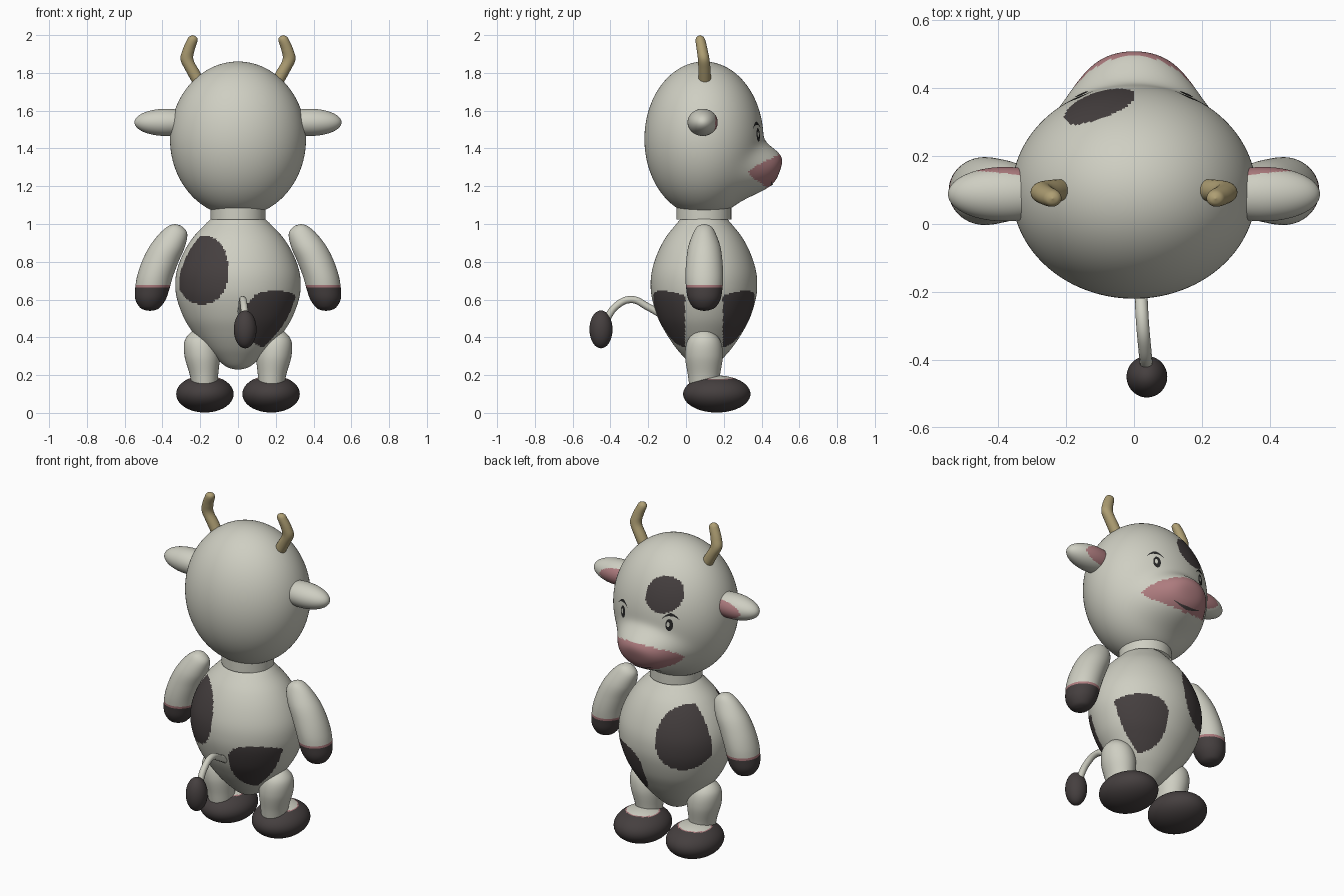
import bpy, bmesh, math
from mathutils import Matrix, Vector

cube = bpy.data.objects.get("Cube")
if cube:
    bpy.data.objects.remove(cube, do_unlink=True)


def material(name, rgb):
    m = bpy.data.materials.new(name)
    m.use_nodes = True
    m.diffuse_color = (*rgb, 1)
    bsdf = next(n for n in m.node_tree.nodes if n.type == 'BSDF_PRINCIPLED')
    bsdf.inputs["Base Color"].default_value = (*rgb, 1)
    bsdf.inputs["Roughness"].default_value = 0.7
    return m


WHITE = material("warm white", (0.62, 0.62, 0.54))
DARK = material("dark brown", (0.06, 0.05, 0.05))
PINK = material("dusty pink", (0.42, 0.20, 0.21))
HORN = material("horn tan", (0.42, 0.34, 0.17))
EYE = material("eye black", (0.02, 0.02, 0.02))
COAT = [WHITE, DARK, PINK]
CY = 0.095  # depth of the body axis


def finish(name, bm, mats, rule=None):
    bmesh.ops.remove_doubles(bm, verts=bm.verts, dist=0.00005)
    bmesh.ops.recalc_face_normals(bm, faces=bm.faces)
    for f in bm.faces:
        f.smooth = True
        if rule:
            f.material_index = rule(f.calc_center_median())
    me = bpy.data.meshes.new(name)
    bm.to_mesh(me)
    bm.free()
    for m in mats:
        me.materials.append(m)
    ob = bpy.data.objects.new(name, me)
    bpy.context.collection.objects.link(ob)
    return ob


def ellipsoid(name, centre, radii, mats, rule=None, shape=None, u=64, v=40):
    bm = bmesh.new()
    mat = Matrix.Translation(centre) @ Matrix.Diagonal((*radii, 1))
    bmesh.ops.create_uvsphere(bm, u_segments=u, v_segments=v, radius=1, matrix=mat)
    if shape:
        for p in bm.verts:
            p.co = shape(p.co)
    return finish(name, bm, mats, rule)


def loft(name, rings, mats, rule=None, sides=48, steps=8):
    """Smooth skin over level rings given as (z, x, y, rx, ry)."""
    r = [rings[0]] + rings + [rings[-1]]
    path = []
    for i in range(1, len(r) - 2):
        for k in range(steps):
            t = k / steps
            path.append([0.5 * (2 * b + (c - a) * t + (2 * a - 5 * b + 4 * c - d) * t * t
                                + (3 * b - a - 3 * c + d) * t ** 3)
                         for a, b, c, d in zip(*r[i - 1:i + 3])])
    path.append(rings[-1])
    bm = bmesh.new()
    loops = []
    for z, x, y, rx, ry in path:
        rx, ry = max(rx, 0), max(ry, 0)
        loops.append([bm.verts.new((x + rx * math.cos(a), y + ry * math.sin(a), z))
                      for a in (math.tau * j / sides for j in range(sides))])
    for a, b in zip(loops, loops[1:]):
        for j in range(sides):
            k = (j + 1) % sides
            bm.faces.new((a[j], a[k], b[k], b[j]))
    return finish(name, bm, mats, rule)


def inside(p, x, z, rx, rz, power=2):
    return abs((p.x - x) / rx) ** power + abs((p.z - z) / rz) ** power < 1


# Body with spots on front and back, plus the neck
def body_rule(p):
    if abs(p.y - CY) < 0.1:
        return 0
    return int(inside(p, -0.19, 0.757, 0.138, 0.183, 2.2) or inside(p, 0.195, 0.495, 0.15, 0.152, 2.7))


profile = [(0.23, 0), (0.233, 0.03), (0.25, 0.07), (0.3, 0.13), (0.35, 0.18), (0.42, 0.235),
           (0.5, 0.285), (0.6, 0.322), (0.68, 0.332), (0.76, 0.322), (0.85, 0.287),
           (0.93, 0.237), (1.0, 0.172), (1.05, 0.12)]
loft("body", [(z, 0, CY, r, r * 0.85) for z, r in profile], COAT, body_rule, sides=192, steps=10)
loft("neck", [(z, 0, CY, 0.145, 0.145) for z in (1.025, 1.1)], [WHITE])

# Head with the muzzle pushed out of its face
HZ, HRX, HRY, HRZ = 1.45, 0.36, 0.315, 0.41


def bump(x, z):
    d = (x / 0.2) ** 2 + ((z - 1.28) / 0.13) ** 2
    return 0.115 * math.exp(-d * d)


def head_shape(p):
    k = min(max((p.y - CY) / 0.1, 0), 1)
    return Vector((p.x, p.y + k * bump(p.x, p.z), p.z))


def head_rule(p):
    if p.y < CY:
        return 0
    if inside(p, 0, 1.28, 0.22, 0.09, 1.7):
        return 2
    return int(inside(p, -0.1, 1.63, 0.105, 0.098))


ellipsoid("head", (0, CY, HZ), (HRX, HRY, HRZ), COAT, head_rule, head_shape, u=200, v=140)


def face_strip(name, lower, upper, mat, lift=0.004):
    """Thin plate lying on the face between two rows of (x, z) points."""
    bm = bmesh.new()

    def on_face(x, z):
        depth = math.sqrt(1 - (x / HRX) ** 2 - ((z - HZ) / HRZ) ** 2)
        return bm.verts.new((x, CY + HRY * depth + bump(x, z) + lift, z))
    rows = [[on_face(*p) for p in row] for row in (lower, upper)]
    for i in range(len(lower) - 1):
        bm.faces.new((rows[0][i], rows[1][i], rows[1][i + 1], rows[0][i + 1]))
    ob = finish(name, bm, [mat])
    if ob.data.polygons[0].normal.y < 0:
        ob.data.flip_normals()


def oval(name, x, z, rx, rz, mat, lift):
    ang = [math.pi * i / 16 for i in range(17)]
    face_strip(name, [(x - rx * math.sin(a), z - rz * math.cos(a)) for a in ang],
               [(x + rx * math.sin(a), z - rz * math.cos(a)) for a in ang], mat, lift)


def arch(name, x, z, half, rise, thick, mat):
    ts = [i / 8 - 1 for i in range(17)]
    curve = [(x + half * t, z + rise * (1 - t * t)) for t in ts]
    width = [thick * (1.15 - abs(t)) for t in ts]
    face_strip(name, [(a, b - w) for (a, b), w in zip(curve, width)],
               [(a, b + w) for (a, b), w in zip(curve, width)], mat)


arch("mouth", 0, 1.225, 0.09, -0.02, 0.006, DARK)

for s, side in ((1, "left"), (-1, "right")):
    # Face details
    oval(side + "_eye", s * 0.155, 1.472, 0.02, 0.035, EYE, 0.004)
    oval(side + "_eye_shine", s * 0.155 + 0.005, 1.475, 0.008, 0.015, WHITE, 0.006)
    arch(side + "_brow", s * 0.16, 1.505, 0.045, 0.028, 0.008, EYE)

    # Ears with a pink inner patch
    ellipsoid(side + "_ear", (s * 0.38, 0.088, 1.538), (0.168, 0.08, 0.072), COAT,
              lambda p: 2 if p.y > CY and inside(p, s * 0.34, 1.535, 0.13, 0.052) else 0, u=96, v=64)

    # Horns
    horn = [(1.73, 0.195, 0.1, 0.036), (1.81, 0.24, 0.098, 0.036), (1.87, 0.27, 0.094, 0.034),
            (1.92, 0.262, 0.086, 0.032), (1.97, 0.243, 0.077, 0.029), (1.99, 0.24, 0.075, 0.02),
            (2.0, 0.24, 0.075, 0)]
    loft(side + "_horn", [(z, s * x, y, r, r * 0.9) for z, x, y, r in horn], [HORN], sides=24)

    # Arms ending in dark hooves
    arm = [(1.0, 0.335, 0, 0), (0.988, 0.334, 0.036, 0.035), (0.95, 0.342, 0.073, 0.06),
           (0.88, 0.375, 0.094, 0.085), (0.8, 0.412, 0.097, 0.096), (0.72, 0.44, 0.095, 0.1),
           (0.65, 0.455, 0.09, 0.095), (0.6, 0.463, 0.08, 0.085), (0.56, 0.466, 0.055, 0.06),
           (0.545, 0.466, 0.03, 0.03), (0.54, 0.466, 0, 0)]
    loft(side + "_arm", [(z, s * x, 0.097, rx, ry) for z, x, rx, ry in arm], COAT,
         lambda p: 1 if p.z < 0.664 else 2 if p.z < 0.673 else 0, steps=10)

    # Legs
    leg = [(0.445, 0.2, 0, 0), (0.43, 0.2, 0.045, 0.045), (0.38, 0.198, 0.085, 0.088),
           (0.3, 0.19, 0.093, 0.1), (0.2, 0.18, 0.075, 0.085), (0.12, 0.176, 0.066, 0.075)]
    loft(side + "_leg", [(z, s * x, CY, rx, ry) for z, x, rx, ry in leg], [WHITE])

    # Feet with a pale, pink-edged top
    def foot_rule(p):
        d = math.hypot(p.x - s * 0.175, p.y - 0.165)
        return 1 if p.z < 0.1 or d > 0.096 else 2 if d > 0.089 else 0

    ellipsoid(side + "_foot", (s * 0.175, 0.163, 0.1), (0.152, 0.178, 0.098), COAT, foot_rule, u=96, v=80)

# Tail and its tuft
curve = bpy.data.curves.new("tail", 'CURVE')
curve.dimensions = '3D'
curve.bevel_depth = 0.019
curve.bevel_resolution = 4
curve.materials.append(WHITE)
path = [(0.015, -0.13, 0.52), (0.02, -0.2, 0.56), (0.025, -0.29, 0.6),
        (0.032, -0.37, 0.565), (0.038, -0.43, 0.48)]
spline = curve.splines.new('BEZIER')
spline.bezier_points.add(len(path) - 1)
for bp, co in zip(spline.bezier_points, path):
    bp.co = co
    bp.handle_left_type = bp.handle_right_type = 'AUTO'
bpy.context.collection.objects.link(bpy.data.objects.new("tail", curve))
ellipsoid("tail_tuft", (0.038, -0.45, 0.442), (0.06, 0.061, 0.1), [DARK])
